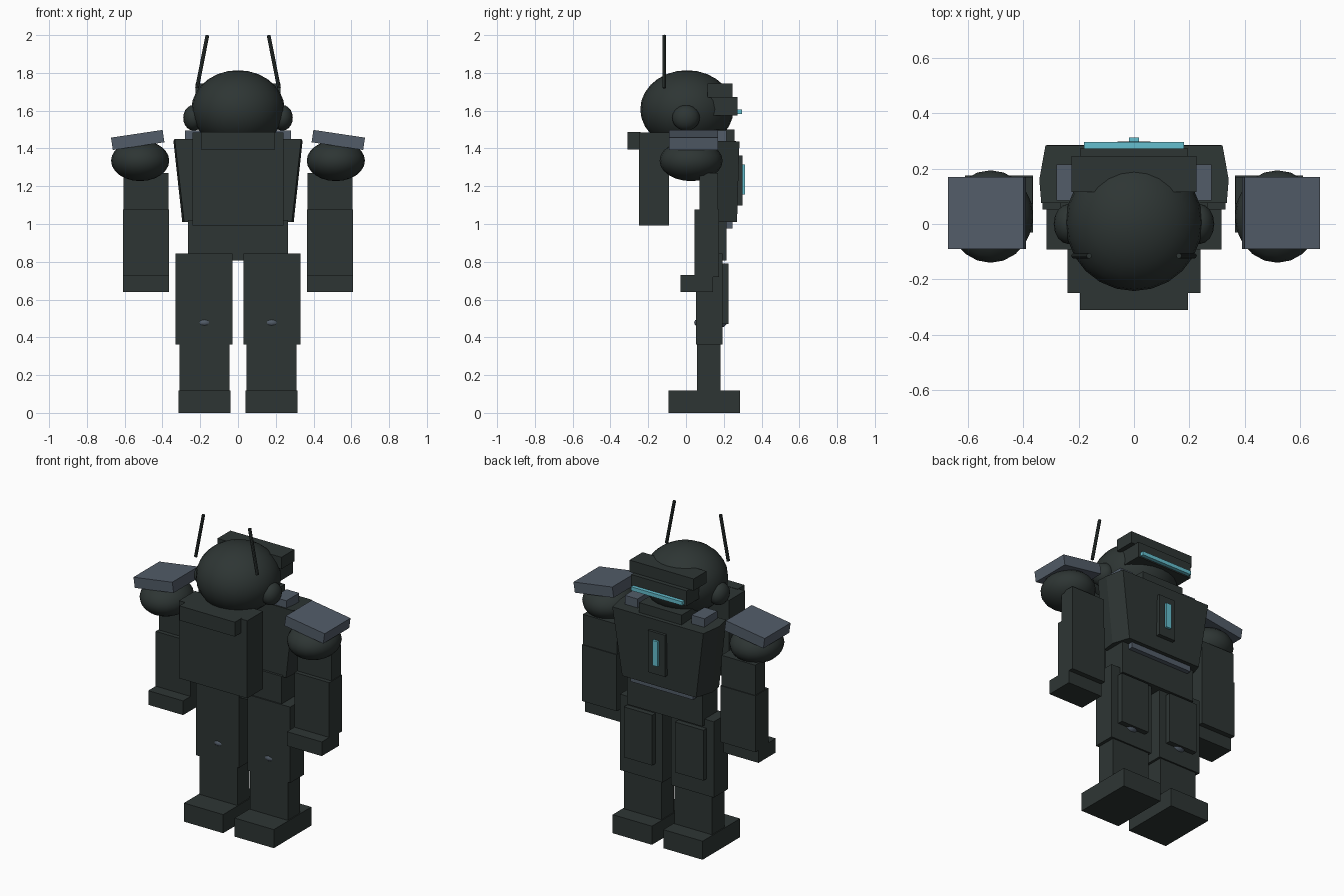
import bpy, bmesh, math
from mathutils import Vector

cube = bpy.data.objects.get("Cube")
if cube:
    bpy.data.objects.remove(cube, do_unlink=True)


def material(name, rgb):
    m = bpy.data.materials.new(name)
    m.use_nodes = True
    m.diffuse_color = (*rgb, 1)
    bsdf = next(n for n in m.node_tree.nodes if n.type == 'BSDF_PRINCIPLED')
    bsdf.inputs["Base Color"].default_value = (*rgb, 1)
    bsdf.inputs["Roughness"].default_value = 0.7
    return m


DARK = material("dark green grey", (0.027, 0.036, 0.034))
SLATE = material("slate blue", (0.085, 0.108, 0.14))
CYAN = material("cyan light", (0.13, 0.52, 0.62))
SIDES = (("right", -1), ("left", 1))


def finish(name, bm, mat):
    bmesh.ops.recalc_face_normals(bm, faces=bm.faces)
    mesh = bpy.data.meshes.new(name)
    bm.to_mesh(mesh)
    bm.free()
    mesh.materials.append(mat)
    ob = bpy.data.objects.new(name, mesh)
    bpy.context.collection.objects.link(ob)
    return ob


def box(name, xs, ys, zs, mat=DARK, tilt=0):
    """Box from its ranges on each axis, tilted about y in degrees."""
    bm = bmesh.new()
    bmesh.ops.create_cube(bm, size=1)
    spans = (xs, ys, zs)
    bmesh.ops.scale(bm, vec=[b - a for a, b in spans], verts=bm.verts)
    ob = finish(name, bm, mat)
    ob.location = [(a + b) / 2 for a, b in spans]
    ob.rotation_euler.y = math.radians(tilt)
    return ob


def pair(name, xs, ys, zs, mat=DARK, tilt=0):
    """Mirrored boxes, given by the left one."""
    for side, s in SIDES:
        box(f"{side}_{name}", sorted((s * xs[0], s * xs[1])), ys, zs, mat, s * tilt)


def ball(name, centre, radii, mat=DARK, segments=24, rings=14):
    bm = bmesh.new()
    bmesh.ops.create_uvsphere(bm, u_segments=segments, v_segments=rings, radius=1)
    bmesh.ops.scale(bm, vec=radii, verts=bm.verts)
    for f in bm.faces:
        f.smooth = True
    ob = finish(name, bm, mat)
    ob.location = centre
    return ob


def ball_pair(name, centre, *args):
    for side, s in SIDES:
        ball(f"{side}_{name}", (s * centre[0], *centre[1:]), *args)


def rod(name, start, end, radius):
    a, b = Vector(start), Vector(end)
    bm = bmesh.new()
    bmesh.ops.create_cone(bm, cap_ends=True, segments=8, radius1=radius,
                          radius2=radius, depth=(b - a).length)
    ob = finish(name, bm, DARK)
    ob.location = (a + b) / 2
    ob.rotation_euler = (b - a).to_track_quat('Z', 'Y').to_euler()


def loft(name, bottom, top, mat=DARK):
    """Solid between two half outlines that are mirrored across x."""
    bm = bmesh.new()
    loops = []
    for outline in (bottom, top):
        full = outline + [(-x, y, z) for x, y, z in reversed(outline)]
        loops.append([bm.verts.new(p) for p in full])
    low, high = loops
    n = len(low)
    bm.faces.new(low)
    bm.faces.new(high)
    for i in range(n):
        j = (i + 1) % n
        bm.faces.new((low[i], low[j], high[j], high[i]))
    return finish(name, bm, mat)


# Head, ear pods and antennas
ball("head", (0, 0.005, 1.607), (0.247, 0.247, 0.207))
ball_pair("ear_pod", (0.235, 0, 1.562), (0.055, 0.073, 0.068), DARK, 16, 10)
for side, s in SIDES:
    rod(f"{side}_antenna", (s * 0.217, -0.115, 1.72), (s * 0.162, -0.115, 2.0), 0.01)

# Brim, visor and eye light
box("brim", (-0.225, 0.225), (0.115, 0.245), (1.67, 1.745))
box("visor", (-0.195, 0.195), (0.12, 0.273), (1.575, 1.672))
box("eye_light", (-0.18, 0.18), (0.262, 0.296), (1.583, 1.607), CYAN)

# Chest, collar and chest light
loft("chest",
     [(0.26, 0.27, 1.01), (0.295, 0.16, 1.01), (0.285, 0.075, 1.01)],
     [(0.32, 0.283, 1.437), (0.342, 0.16, 1.44), (0.335, 0.075, 1.45)])
box("neck_plate", (-0.15, 0.15), (0.09, 0.258), (1.43, 1.5))
pair("collar", (0.19, 0.28), (0.085, 0.215), (1.41, 1.495), SLATE)
box("chest_panel", (-0.06, 0.06), (0.24, 0.298), (1.098, 1.363))
box("chest_light", (-0.018, 0.018), (0.28, 0.313), (1.157, 1.316), CYAN)

# Waist and belt strip
box("waist", (-0.265, 0.265), (0.06, 0.215), (0.807, 1.02))
box("belt_strip", (-0.22, 0.22), (0.19, 0.245), (0.975, 1.012), SLATE)

# Backpack
box("backpack", (-0.24, 0.24), (-0.25, -0.09), (0.992, 1.485))
box("backpack_flap", (-0.195, 0.195), (-0.31, -0.24), (1.395, 1.487))

# Arms
ball_pair("shoulder", (0.518, 0.027, 1.335), (0.154, 0.167, 0.108), DARK, 20, 12)
for side, s in SIDES:
    box(f"{side}_shoulder_plate", sorted((s * 0.393, s * 0.669)), (-0.09, 0.17),
        (1.412, 1.478), SLATE, s * 8.5)
pair("upper_arm", (0.367, 0.606), (0.072, 0.17), (1.07, 1.27))
pair("forearm", (0.365, 0.61), (0.045, 0.175), (0.72, 1.078))
pair("hand", (0.365, 0.61), (-0.03, 0.143), (0.64, 0.73))

# Legs
pair("thigh", (0.03, 0.33), (0.052, 0.192), (0.363, 0.845))
pair("thigh_plate", (0.08, 0.28), (0.17, 0.225), (0.47, 0.79))
ball_pair("knee", (0.178, 0.13, 0.478), (0.06, 0.087, 0.037), SLATE, 16, 10)
pair("shin", (0.045, 0.31), (0.057, 0.182), (0.11, 0.37))
pair("foot", (0.04, 0.316), (-0.092, 0.285), (0, 0.118))
